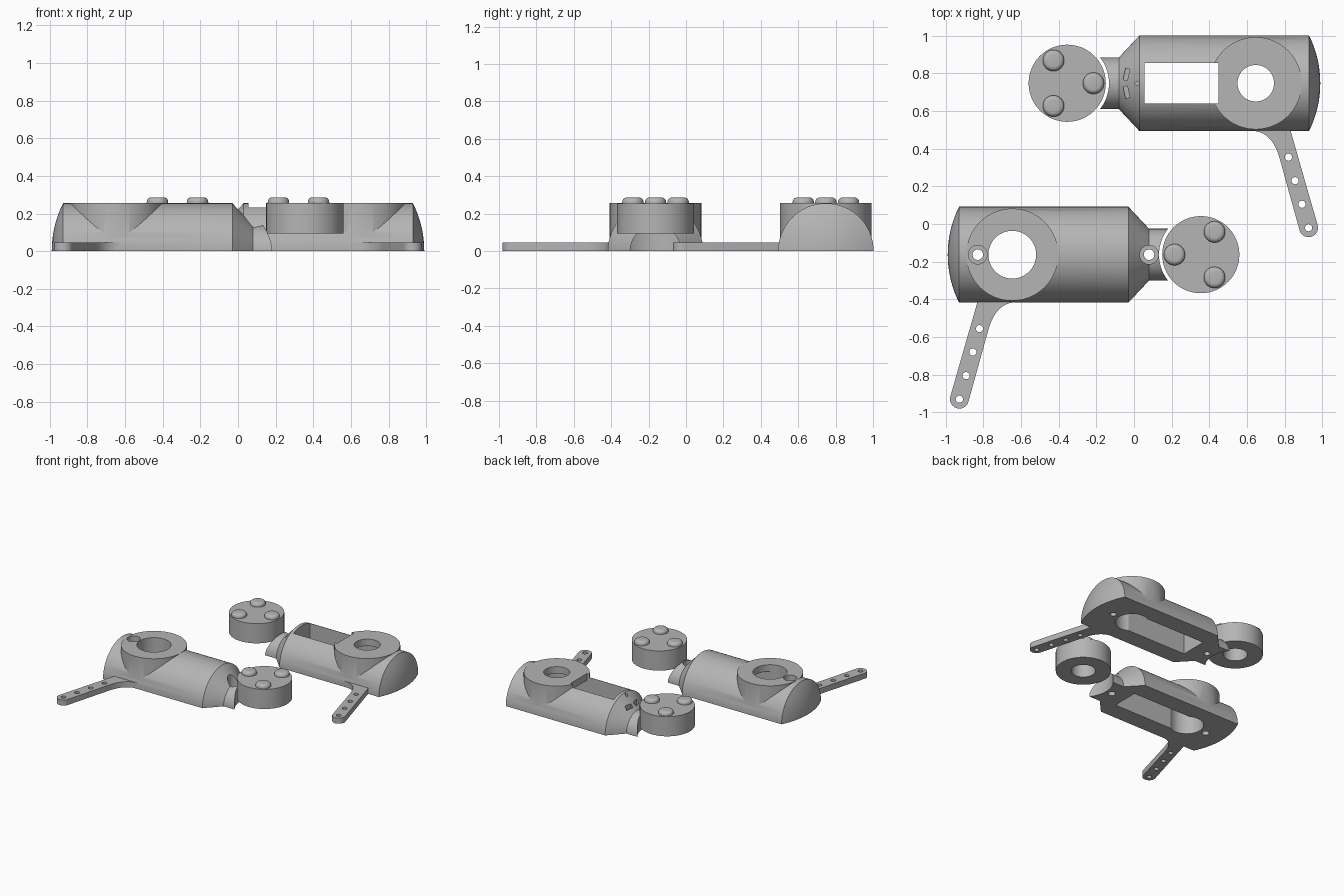
import bpy, bmesh, math
from mathutils import Vector

if "Cube" in bpy.data.objects:
    bpy.data.objects.remove(bpy.data.objects["Cube"])

GREY = bpy.data.materials.new("plain_grey")
GREY.use_nodes = True
GREY.diffuse_color = (0.46, 0.46, 0.46, 1)
GREY.node_tree.nodes["Principled BSDF"].inputs["Base Color"].default_value = (0.46, 0.46, 0.46, 1)


def finish(bm, name):
    bmesh.ops.recalc_face_normals(bm, faces=bm.faces)
    mesh = bpy.data.meshes.new(name)
    bm.to_mesh(mesh)
    bm.free()
    mesh.materials.append(GREY)
    ob = bpy.data.objects.new(name, mesh)
    bpy.context.collection.objects.link(ob)
    return ob


def prism(name, outline, z0, z1):
    bm = bmesh.new()
    face = bm.faces.new([bm.verts.new((x, y, z0)) for x, y in outline])
    top = bmesh.ops.extrude_face_region(bm, geom=[face])["geom"]
    bmesh.ops.translate(bm, vec=(0, 0, z1 - z0),
                        verts=[v for v in top if isinstance(v, bmesh.types.BMVert)])
    return finish(bm, name)


def disc(name, x, y, r, z0, z1, n=48):
    ring = [(x + r * math.cos(math.tau * i / n), y + r * math.sin(math.tau * i / n))
            for i in range(n)]
    return prism(name, ring, z0, z1)


def box(name, x0, x1, y0, y1, z0, z1):
    return prism(name, [(x0, y0), (x1, y0), (x1, y1), (x0, y1)], z0, z1)


def half_lathe(name, profile, y, n=48):
    # Half-round solid along x with a flat underside
    bm = bmesh.new()
    rings = [[bm.verts.new((x, y + r * math.cos(math.pi * i / n), r * math.sin(math.pi * i / n)))
              for i in range(n + 1)] for x, r in profile]
    for a, b in zip(rings, rings[1:]):
        for i in range(n + 1):
            j = (i + 1) % (n + 1)
            bm.faces.new((a[i], a[j], b[j], b[i]))
    bm.faces.new(rings[0])
    bmesh.ops.remove_doubles(bm, verts=bm.verts, dist=0.0001)
    return finish(bm, name)


def combine(ob, other, operation):
    mod = ob.modifiers.new("combine", "BOOLEAN")
    mod.operation, mod.solver, mod.object = operation, "EXACT", other
    bpy.ops.object.select_all(action="DESELECT")
    bpy.context.view_layer.objects.active = ob
    ob.select_set(True)
    bpy.ops.object.modifier_apply(modifier=mod.name)
    bpy.data.objects.remove(other)


def smooth(ob):
    bpy.ops.object.select_all(action="DESELECT")
    bpy.context.view_layer.objects.active = ob
    ob.select_set(True)
    bpy.ops.object.shade_smooth_by_angle(angle=math.radians(25))


def build_half(prefix, s, yc, hole_r, is_front):
    # Half-round body: neck, cone, barrel and domed end
    profile = [(-0.22, 0.138), (-0.08, 0.138), (0.03, 0.255), (0.93, 0.255)]
    dome_r = 0.57
    for k in range(1, 9):
        r = 0.255 * (1 - k / 8)
        profile.append((0.99 - dome_r + math.sqrt(dome_r ** 2 - r * r), r))
    body = half_lathe(prefix + "_shell", [(s * x, r) for x, r in profile], yc)

    # Round boss on top
    combine(body, disc("boss", s * 0.647, yc, 0.245, 0.02, 0.256, 64), "UNION")

    # Perforated arm with rounded tip and a fillet at the body
    tip, along = Vector((0.928, -0.768)), Vector((0.275, -0.961)).normalized()
    side = Vector((-along.y, along.x))
    outline = [(0.62, -0.2), (0.80, -0.2), tuple(tip - along * 0.53 + side * 0.05)]
    for k in range(13):
        a = math.pi * k / 12
        outline.append(tuple(tip + side * 0.05 * math.cos(a) + along * 0.05 * math.sin(a)))
    p0, p1, p2 = Vector((0.775, -0.403)), Vector((0.735, -0.252)), Vector((0.62, -0.252))
    for k in range(11):
        t = k / 10
        outline.append(tuple(p0 * (1 - t) ** 2 + p1 * 2 * t * (1 - t) + p2 * t * t))
    combine(body, prism("arm", [(s * x, yc + y) for x, y in outline], 0, 0.046), "UNION")
    for d in (0, 0.13, 0.26, 0.39):
        c = tip - along * d
        combine(body, disc("arm_hole", s * c.x, yc + c.y, 0.019, -0.1, 0.1, 20), "DIFFERENCE")

    # Inner cavity, boss opening and neck clearance around the wheel
    combine(body, box("cavity", s * 0.05, s * 0.65, yc - 0.11, yc + 0.11, -0.1, 0.2), "DIFFERENCE")
    combine(body, disc("cavity_end", s * 0.647, yc, 0.125, -0.1, 0.2), "DIFFERENCE")
    combine(body, disc("boss_hole", s * 0.647, yc, hole_r, -0.2, 0.5), "DIFFERENCE")
    combine(body, disc("clearance", s * -0.355, yc, 0.222, -0.2, 0.5, 64), "DIFFERENCE")

    # Screw seats
    for x in (0.83, -0.08):
        if is_front:
            combine(body, disc("screw_hole", s * x, yc, 0.028, -0.1, 0.5, 24), "DIFFERENCE")
            combine(body, disc("screw_seat", s * x, yc, 0.05, 0.08, 0.5, 32), "DIFFERENCE")
        else:
            combine(body, disc("screw_hole", s * x, yc, 0.024, -0.1, 0.09, 24), "DIFFERENCE")

    # Open window, slanted slots and pin hole on the rear half
    if not is_front:
        combine(body, box("window", s * 0.055, s * 0.45, yc - 0.108, yc + 0.108, -0.2, 0.5), "DIFFERENCE")
        for m in (1, -1):
            slot = [(-0.058, 0.02), (-0.036, 0.014), (-0.022, 0.074), (-0.044, 0.08)]
            combine(body, prism("slot", [(x, yc + m * y) for x, y in slot], 0.13, 0.5), "DIFFERENCE")
        combine(body, disc("pin_hole", 0.017, yc, 0.011, 0.17, 0.5, 16), "DIFFERENCE")
    smooth(body)

    # Wheel with a recess underneath
    wx = -0.355
    wheel = disc(prefix + "_wheel", s * wx, yc, 0.205, 0.094, 0.255, 64)
    combine(wheel, disc("recess", s * wx, yc, 0.09, 0, 0.2), "DIFFERENCE")
    smooth(wheel)

    # Rounded studs on the wheel
    for i, (dx, dy) in enumerate(((-0.073, 0.121), (-0.073, -0.121), (0.14, 0))):
        stud = disc(f"{prefix}_stud_{i + 1}", s * (wx + dx), yc + dy, 0.057, 0.25, 0.286, 32)
        bm = bmesh.new()
        bm.from_mesh(stud.data)
        rim = [e for e in bm.edges if all(v.co.z > 0.28 for v in e.verts)]
        bmesh.ops.bevel(bm, geom=rim, offset=0.024, segments=5, profile=0.5, affect="EDGES")
        bm.to_mesh(stud.data)
        bm.free()
        smooth(stud)


build_half("rear", 1, 0.748, 0.097, False)
build_half("front", -1, -0.163, 0.127, True)
